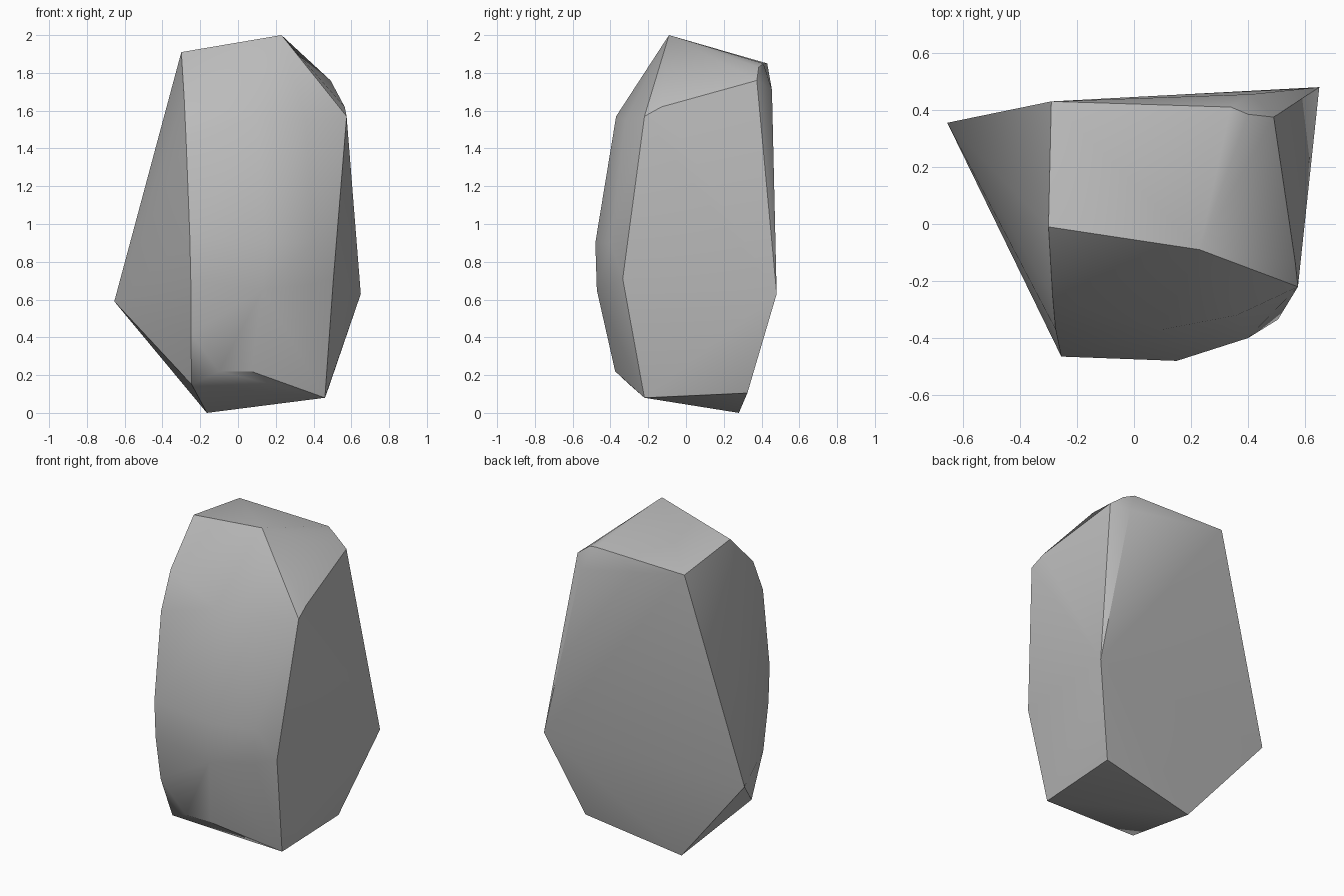
import bpy
import bmesh
from math import radians

cube = bpy.data.objects.get("Cube")
if cube:
    bpy.data.objects.remove(cube, do_unlink=True)

# Stone colour
stone = bpy.data.materials.new("warm_free_grey")
stone.name = "stone_grey"
stone.use_nodes = True
grey = (0.5, 0.5, 0.5, 1)
stone.diffuse_color = grey
stone.node_tree.nodes["Principled BSDF"].inputs["Base Color"].default_value = grey

# Slanted top and its worn back corner
top = [(0.23, -0.09, 2), (-0.3, -0.01, 1.91), (-0.29, 0.43, 1.85)]
worn_corner = [(0.34, 0.41, 1.85), (0.4, 0.385, 1.83),
               (0.49, 0.375, 1.76), (0.41, 0.455, 1.71)]

# Widest side corners and the right-hand edge
sides = [(-0.655, 0.355, 0.59), (0.65, 0.48, 0.63),
         (0.575, -0.22, 1.57), (0.565, -0.13, 1.62), (0.505, -0.335, 0.71)]

# Bulging front, from the left edge across
front = [(-0.285, -0.26, 1.67), (-0.275, -0.37, 1.45),
         (-0.255, -0.465, 0.93), (-0.25, -0.46, 0.7), (-0.25, -0.41, 0.42),
         (0.1, -0.37, 1.57), (0.15, -0.48, 0.9), (0.13, -0.472, 0.65),
         (0.36, -0.32, 1.55), (0.4, -0.4, 0.9), (0.39, -0.39, 0.68)]

# Faceted underside
base = [(-0.245, -0.3, 0.15), (-0.1, -0.375, 0.22), (0.07, -0.375, 0.22),
        (0.46, -0.22, 0.08), (0.47, 0.325, 0.105), (-0.165, 0.28, 0)]

# Wrap the corners in one convex shell
bm = bmesh.new()
for corner in top + worn_corner + sides + front + base:
    bm.verts.new(corner)
hull = bmesh.ops.convex_hull(bm, input=bm.verts[:])
loose = {g for g in hull["geom_interior"] + hull["geom_unused"]
         if isinstance(g, bmesh.types.BMVert)}
bmesh.ops.delete(bm, geom=list(loose), context="VERTS")
bmesh.ops.dissolve_limit(bm, angle_limit=radians(2),
                         verts=bm.verts[:], edges=bm.edges[:])
bmesh.ops.recalc_face_normals(bm, faces=bm.faces[:])

mesh = bpy.data.meshes.new("rock")
bm.to_mesh(mesh)
bm.free()
mesh.materials.append(stone)
rock = bpy.data.objects.new("rock", mesh)
bpy.context.collection.objects.link(rock)

# Soft shading over the worn faces, crisp main ridges
bpy.ops.object.select_all(action="DESELECT")
rock.select_set(True)
bpy.context.view_layer.objects.active = rock
bpy.ops.object.shade_smooth_by_angle(angle=radians(30))
